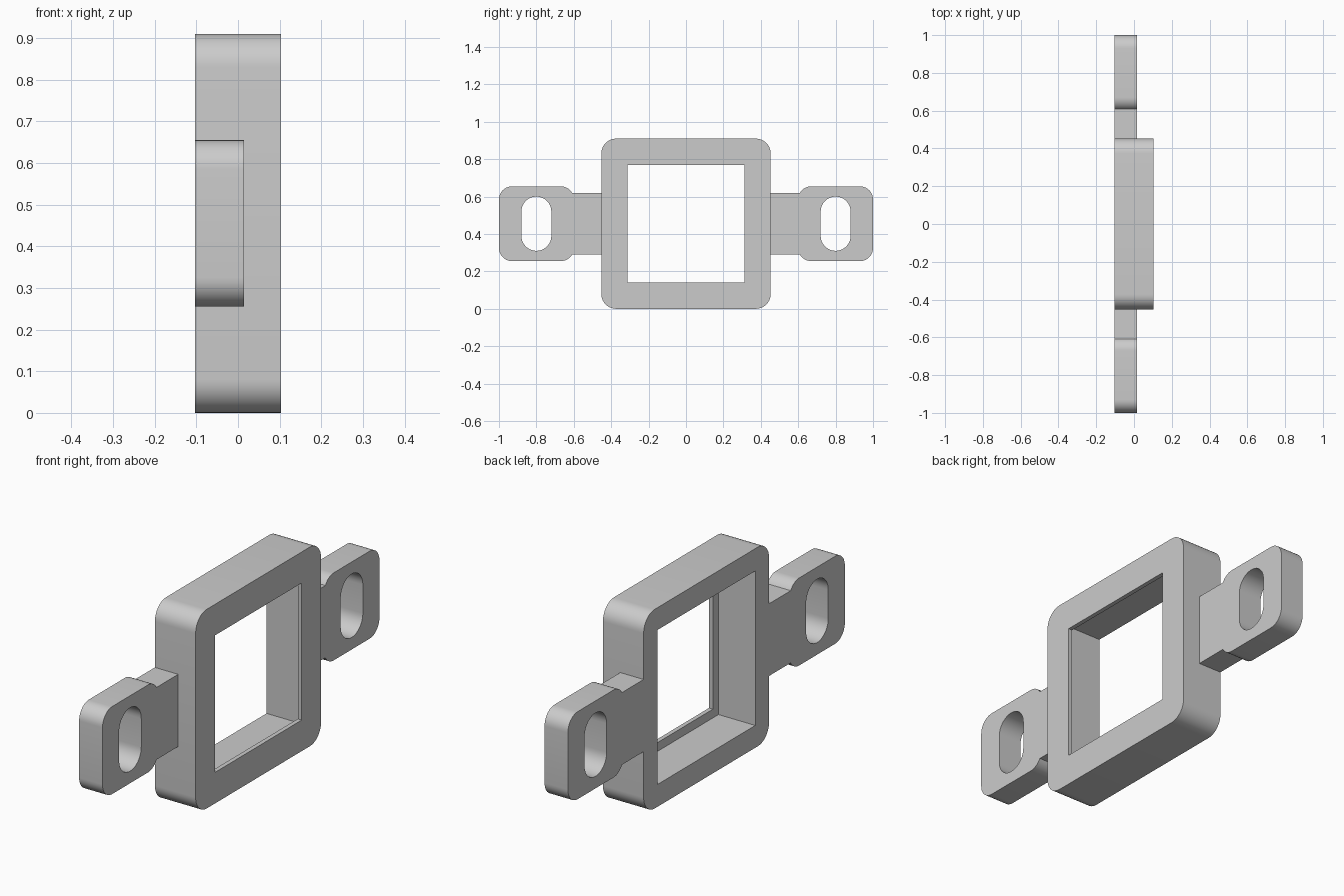
import bpy, bmesh, math

if "Cube" in bpy.data.objects:
    bpy.data.objects.remove(bpy.data.objects["Cube"])

MID = 0.455              # height of the part's centre line
BACK, FRONT = -0.103, 0.103

grey = bpy.data.materials.new("grey plastic")
grey.diffuse_color = (0.6, 0.6, 0.6, 1)
grey.use_nodes = True
grey.node_tree.nodes["Principled BSDF"].inputs["Base Color"].default_value = grey.diffuse_color


def arc(cy, cz, r, a0, a1, n=10):
    """Points (y, z) along an arc, angles in degrees."""
    angles = [math.radians(a0 + (a1 - a0) * i / n) for i in range(n + 1)]
    return [(cy + r * math.cos(a), cz + r * math.sin(a)) for a in angles]


def rounded(cy, cz, hy, hz, r):
    """Rounded rectangle outline, counter-clockwise."""
    pts = []
    for sy, sz, a in ((1, 1, 0), (-1, 1, 90), (-1, -1, 180), (1, -1, 270)):
        pts += arc(cy + sy * (hy - r), cz + sz * (hz - r), r, a, a + 90)
    return pts


def rect(cy, cz, hy, hz):
    return [(cy + hy, cz + hz), (cy - hy, cz + hz), (cy - hy, cz - hz), (cy + hy, cz - hz)]


def prism(name, outline, x0, x1):
    """Extrude a (y, z) outline from x0 to x1."""
    bm = bmesh.new()
    face = bm.faces.new([bm.verts.new((x0, y, z)) for y, z in outline])
    ext = bmesh.ops.extrude_face_region(bm, geom=[face])["geom"]
    bmesh.ops.translate(bm, vec=(x1 - x0, 0, 0),
                        verts=[v for v in ext if isinstance(v, bmesh.types.BMVert)])
    bmesh.ops.remove_doubles(bm, verts=bm.verts, dist=1e-5)
    bmesh.ops.recalc_face_normals(bm, faces=bm.faces)
    mesh = bpy.data.meshes.new(name)
    bm.to_mesh(mesh)
    bm.free()
    mesh.materials.append(grey)
    obj = bpy.data.objects.new(name, mesh)
    bpy.context.collection.objects.link(obj)
    return obj


def cut(obj, cutter):
    """Subtract the cutter and remove it."""
    mod = obj.modifiers.new("cut", 'BOOLEAN')
    mod.operation, mod.solver, mod.object = 'DIFFERENCE', 'EXACT', cutter
    bpy.context.view_layer.objects.active = obj
    bpy.ops.object.modifier_apply(modifier=mod.name)
    bpy.data.objects.remove(cutter)


def smooth(obj):
    bpy.ops.object.select_all(action='DESELECT')
    obj.select_set(True)
    bpy.context.view_layer.objects.active = obj
    bpy.ops.object.shade_smooth_by_angle(angle=math.radians(30))


# Square frame: wide opening from behind, thin inner lip at the front
frame = prism("frame", rounded(0, MID, 0.453, MID, 0.08), BACK, FRONT)
cut(frame, prism("opening_cutter", rect(0, MID, 0.313, 0.313), -0.3, 0.3))
cut(frame, prism("recess_cutter", rect(0, MID, 0.353, 0.353), -0.3, FRONT - 0.02))
smooth(frame)

# Mounting ears: neck and rounded tab in one outline, with a slotted hole
R, HALF, NECK = 0.07, 0.2, 0.165
meet = 180 - math.degrees(math.asin((NECK - HALF + R) / R))   # where tab meets neck
for side, label in ((1, "back"), (-1, "front")):
    outline = [(0.453, MID - NECK)]
    outline += arc(0.6 + R, MID - HALF + R, R, 360 - meet, 270)[::1]
    outline += arc(1 - R, MID - HALF + R, R, -90, 0)
    outline += arc(1 - R, MID + HALF - R, R, 0, 90)
    outline += arc(0.6 + R, MID + HALF - R, R, 90, meet)
    outline += [(0.453, MID + NECK)]
    ear = prism(label + "_ear", [(side * y, z) for y, z in outline], BACK, 0.015)
    cut(ear, prism("slot_cutter", rounded(side * 0.8, MID, 0.08, 0.145, 0.08), -0.3, 0.3))
    smooth(ear)
